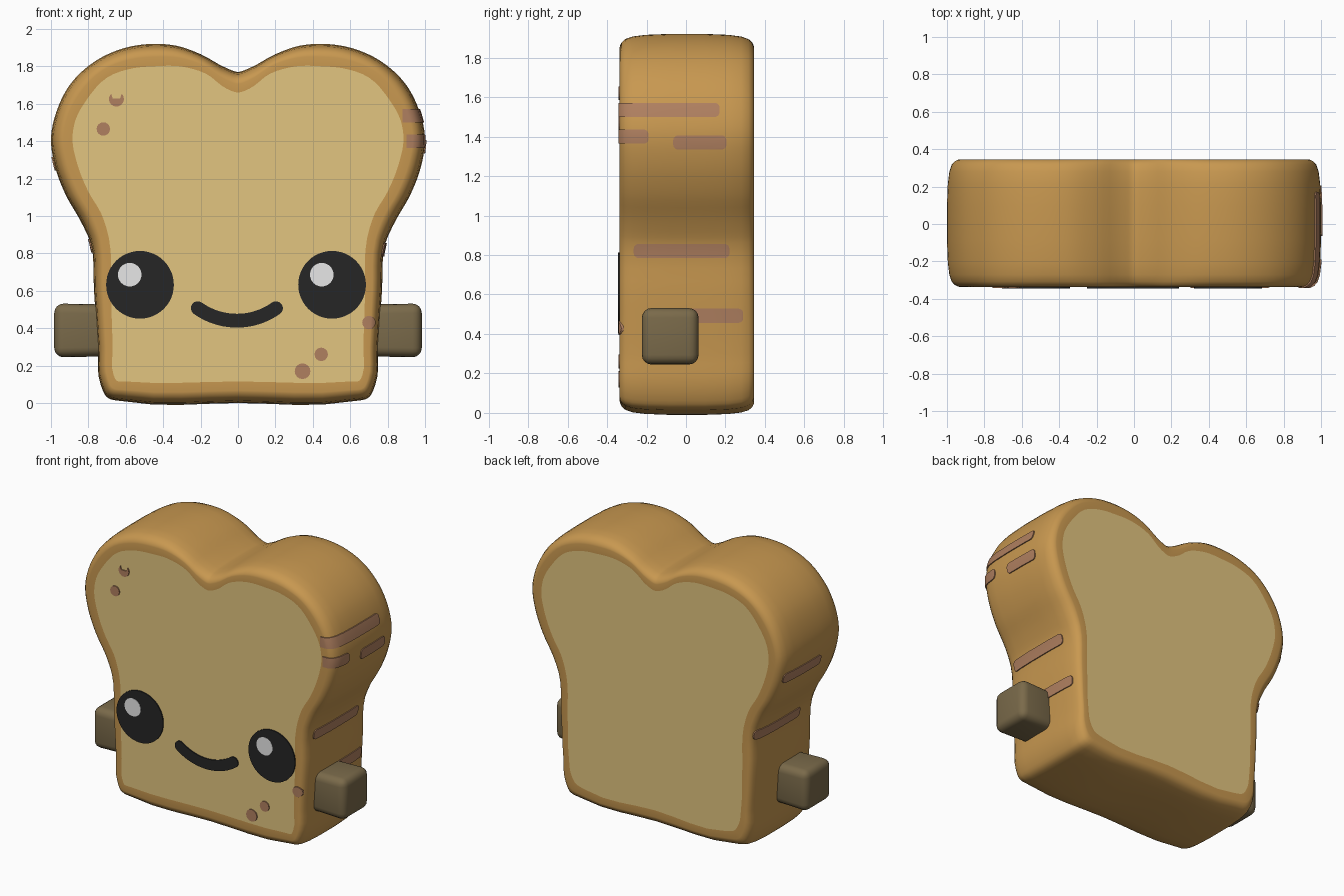
import bpy, bmesh, math
from mathutils import Vector

if "Cube" in bpy.data.objects:
    bpy.data.objects.remove(bpy.data.objects["Cube"], do_unlink=True)

FRONT, BACK = -0.336, 0.345


def material(name, hex_code):
    """Flat material from an sRGB hex colour."""
    def linear(c):
        return c / 12.92 if c <= 0.04045 else ((c + 0.055) / 1.055) ** 2.4
    rgb = [linear(int(hex_code[i:i + 2], 16) / 255) for i in (0, 2, 4)]
    mat = bpy.data.materials.new(name)
    mat.use_nodes = True
    mat.diffuse_color = (*rgb, 1)
    bsdf = mat.node_tree.nodes["Principled BSDF"]
    bsdf.inputs["Base Color"].default_value = (*rgb, 1)
    bsdf.inputs["Roughness"].default_value = 0.8
    return mat


crust = material("golden crust", "C89850")
crumb = material("pale crumb", "E2C580")
toast = material("toasted brown", "B08060")
black = material("soft black", "262626")
white = material("eye shine", "E7E7E7")
clay = material("dull olive brown", "7A6A4A")


def add_object(name, bm, *mats, smooth=True):
    bmesh.ops.recalc_face_normals(bm, faces=bm.faces)
    mesh = bpy.data.meshes.new(name)
    bm.to_mesh(mesh)
    bm.free()
    obj = bpy.data.objects.new(name, mesh)
    bpy.context.collection.objects.link(obj)
    for mat in mats:
        mesh.materials.append(mat)
    if smooth:
        bpy.ops.object.select_all(action='DESELECT')
        obj.select_set(True)
        bpy.context.view_layer.objects.active = obj
        bpy.ops.object.shade_smooth_by_angle(angle=math.radians(40))
    return obj


def smooth_loop(half, steps=4):
    """Mirror half an outline and run a smooth closed curve through it."""
    pts = [Vector(p) for p in half]
    pts += [Vector((-p.x, p.y)) for p in reversed(pts[1:-1])]
    n = len(pts)
    span = [(pts[(i + 1) % n] - pts[i]).length for i in range(n)]
    slope = [(pts[(i + 1) % n] - pts[i]) / span[i] for i in range(n)]
    tang = [(slope[i - 1] * span[i] + slope[i] * span[i - 1]) / (span[i] + span[i - 1])
            for i in range(n)]
    loop = []
    for i in range(n):
        j = (i + 1) % n
        for k in range(steps):
            t = k / steps
            loop.append(pts[i] * (2 * t**3 - 3 * t**2 + 1) + pts[j] * (3 * t**2 - 2 * t**3)
                        + tang[i] * span[i] * (t**3 - 2 * t**2 + t)
                        + tang[j] * span[i] * (t**3 - t**2))
    return loop


# Half outlines from the top notch round to the bottom middle
outer_half = [(0, 1.77), (.06, 1.79), (.2, 1.865), (.33, 1.91), (.45, 1.92), (.6, 1.9),
              (.76, 1.83), (.9, 1.7), (.97, 1.56), (1, 1.42), (.98, 1.27), (.92, 1.11),
              (.84, .97), (.79, .86), (.77, .6), (.75, .3), (.735, .1), (.7, .03),
              (.6, .008), (0, 0)]
crumb_half = [(0, 1.66), (.06, 1.68), (.17, 1.76), (.31, 1.8), (.45, 1.8), (.56, 1.79),
              (.7, 1.74), (.81, 1.62), (.87, 1.51), (.885, 1.41), (.86, 1.28), (.8, 1.13),
              (.73, 1.01), (.69, .88), (.68, .6), (.67, .3), (.665, .15), (.65, .12),
              (.6, .115), (0, .115)]
back_half = crumb_half[:16] + [(.655, .2), (.62, .14), (.54, .115), (0, .115)]
outer, inner_front, inner_back = map(smooth_loop, (outer_half, crumb_half, back_half))

# Edge section: spread from crumb to outer outline, and depth behind the face
section = [(0, 0), (.42, 0), (.5, .002), (.64, .01), (.78, .028), (.89, .065),
           (.96, .13), (1, .25)]


def slice_mesh(grow=0.0):
    bm = bmesh.new()
    rows = [(inner_front, t, FRONT + d) for t, d in section]
    rows += [(inner_back, t, BACK - d) for t, d in reversed(section)]
    rings = []
    for inner, t, y in rows:
        ring = [a.lerp(b, t) for a, b in zip(inner, outer)]
        rings.append([bm.verts.new((p.x, y, p.y)) for p in ring])
    n = len(outer)
    for a, b in zip(rings, rings[1:]):
        for i in range(n):
            bm.faces.new((a[i], a[(i + 1) % n], b[(i + 1) % n], b[i]))
    for ring in (rings[0], rings[-1]):
        bm.faces.new(ring).material_index = 1
    bmesh.ops.recalc_face_normals(bm, faces=bm.faces)
    bm.normal_update()
    offsets = [(v, v.normal * grow) for v in bm.verts]
    for v, off in offsets:
        v.co += off
    return bm


add_object("bread_slice", slice_mesh(), crust, crumb)


def prism(bm, points, axis, start, end):
    """Extrude a flat outline along x (points are y, z) or y (points are x, z)."""
    def place(p, d):
        return (d, p[0], p[1]) if axis == "x" else (p[0], d, p[1])
    a = [bm.verts.new(place(p, start)) for p in points]
    b = [bm.verts.new(place(p, end)) for p in points]
    bm.faces.new(a)
    bm.faces.new(b[::-1])
    for i in range(len(a)):
        j = (i + 1) % len(a)
        bm.faces.new((a[i], b[i], b[j], a[j]))


def circle(x, z, r, n=40):
    return [(x + r * math.cos(math.tau * i / n), z + r * math.sin(math.tau * i / n))
            for i in range(n)]


def bar(y0, y1, z, h=.036, r=.025, n=5):
    """Rounded rectangle."""
    pts = []
    corners = [(y1 - r, z + h - r), (y0 + r, z + h - r), (y0 + r, z - h + r), (y1 - r, z - h + r)]
    for q, (cy, cz) in enumerate(corners):
        for k in range(n + 1):
            a = math.pi / 2 * (q + k / n)
            pts.append((cy + r * math.cos(a), cz + r * math.sin(a)))
    return pts


# Toasted marks: a slightly grown slice trimmed to bars and spots
cut = bmesh.new()
for y0, y1, z, x0 in [(-.4, .17, 1.535, .88), (-.4, -.19, 1.4, .9), (-.065, .205, 1.37, .85),
                      (-.265, .22, .82, .7), (0, .29, .492, .68)]:
    prism(cut, bar(y0, y1, z), "x", x0, 1.2)
for y0, y1, z in [(-.09, .3, 1.28), (-.14, .33, .84)]:
    prism(cut, bar(y0, y1, z), "x", -1.2, -.7)
for x, z, r in [(-.72, 1.465, .036), (.345, .17, .042), (.445, .26, .036), (.7, .43, .036)]:
    prism(cut, circle(x, z, r, 16), "y", -.4, -.3)
cx, cz = -.65, 1.625
crescent = [(x, min(z, cz + .004) if abs(x - cx) < .022 else z)
            for x, z in circle(cx, cz, .04, 24)]
prism(cut, crescent, "y", -.4, -.3)
cutter = add_object("mark_cutter", cut, smooth=False)
cutter.hide_render = True
marks = add_object("toasted_marks", slice_mesh(.007), toast)
mod = marks.modifiers.new("trim", 'BOOLEAN')
mod.operation, mod.solver, mod.object = 'INTERSECT', 'EXACT', cutter
bpy.context.view_layer.update()
trimmed = bpy.data.meshes.new_from_object(
    marks.evaluated_get(bpy.context.evaluated_depsgraph_get()))
marks.modifiers.clear()
marks.data = trimmed
trimmed.materials.clear()
trimmed.materials.append(toast)
for face in trimmed.polygons:
    face.material_index = 0
bpy.data.objects.remove(cutter, do_unlink=True)


def plate(name, points, mat, front):
    bm = bmesh.new()
    prism(bm, points, "y", FRONT + .001, front)
    add_object(name, bm, mat)


# Eyes with a shine
for side, x in (("right", -.524), ("left", .503)):
    plate(side + "_eye", circle(x, .632, .181, 48), black, -.344)
    plate(side + "_eye_shine", circle(x - .055, .686, .063, 32), white, -.3455)

# Smile: an arc of even width with round ends
w, radius, swing, mx, mz = .037, .36, .62, -.006, .8
low = [(radius + w, -swing + 2 * swing * i / 20) for i in range(21)]
mouth = [(mx + r * math.sin(a), mz - r * math.cos(a)) for r, a in low]
for end in (1, -1):
    a0 = swing * end
    ex, ez = mx + radius * math.sin(a0), mz - radius * math.cos(a0)
    for k in range(1, 8):
        a = a0 - math.pi / 2 + math.pi * k / 8 + (math.pi if end < 0 else 0)
        mouth.append((ex + w * math.cos(a), ez + w * math.sin(a)))
    if end == 1:
        mouth += [(mx + (radius - w) * math.sin(-a), mz - (radius - w) * math.cos(a))
                  for r, a in low]
plate("smile", mouth, black, -.344)

# Stubby rounded arms
for side, s in (("left", 1), ("right", -1)):
    bm = bmesh.new()
    bmesh.ops.create_cube(bm, size=1)
    for v in bm.verts:
        taper = 1 if v.co.x * s > 0 else .96
        v.co = (s * .83 + v.co.x * .305, -.08 + v.co.y * .29 * taper, .388 + v.co.z * .288 * taper)
    bmesh.ops.bevel(bm, geom=bm.edges[:], offset=.05, segments=4, profile=.5, affect='EDGES')
    add_object(side + "_arm", bm, clay)
